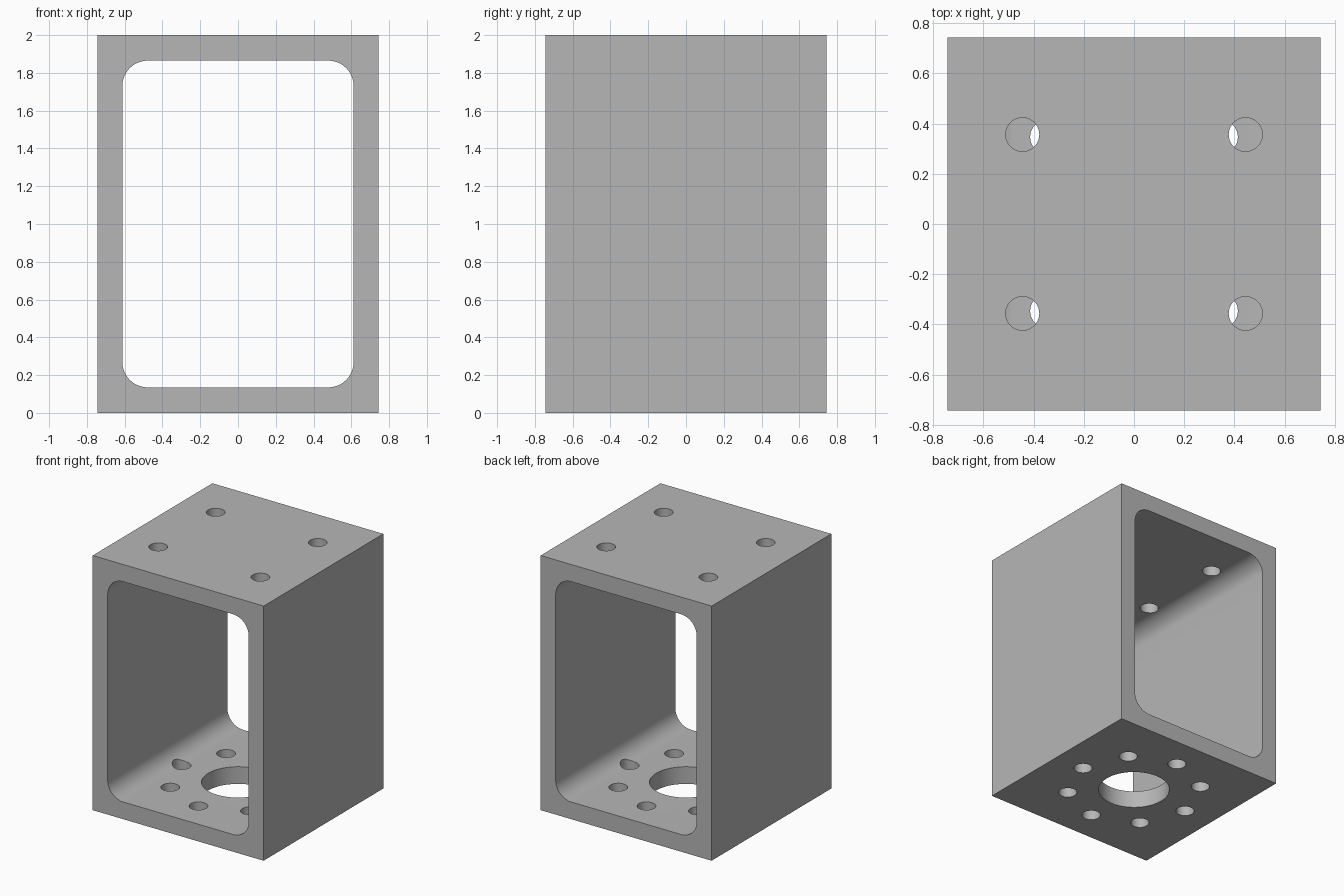
import bpy, bmesh, math
from mathutils import Matrix, Vector

if "Cube" in bpy.data.objects:
    bpy.data.objects.remove(bpy.data.objects["Cube"], do_unlink=True)

SIDE, HEIGHT, WALL = 1.485, 2.0, 0.135
FILLET, BOLT_R, BORE_R, RING_R = 0.135, 0.067, 0.26, 0.49

grey = bpy.data.materials.new("plain grey")
grey.use_nodes = True
colour = (0.47, 0.47, 0.47, 1)
grey.diffuse_color = colour
grey.node_tree.nodes["Principled BSDF"].inputs["Base Color"].default_value = colour


def make_object(name, bm):
    mesh = bpy.data.meshes.new(name)
    bm.to_mesh(mesh)
    bm.free()
    mesh.materials.append(grey)
    obj = bpy.data.objects.new(name, mesh)
    bpy.context.collection.objects.link(obj)
    return obj


def box(name, size, fillet=0):
    bm = bmesh.new()
    bmesh.ops.create_cube(bm, size=1, matrix=Matrix.Translation((0, 0, HEIGHT / 2)) @ Matrix.Diagonal((*size, 1)))
    if fillet:
        # Round only the edges that run front to back
        long_edges = [e for e in bm.edges
                      if abs((e.verts[0].co - e.verts[1].co).normalized().y) > 0.9]
        bmesh.ops.bevel(bm, geom=long_edges, offset=fillet, segments=12,
                        profile=0.5, affect='EDGES')
    return make_object(name, bm)


def drill(bm, x, y, z, radius, segments=40):
    bmesh.ops.create_cone(bm, cap_ends=True, segments=segments, radius1=radius, radius2=radius,
                          depth=0.8, matrix=Matrix.Translation((x, y, z)))


def cut(target, cutter):
    cutter.hide_render = True
    mod = target.modifiers.new("cut", 'BOOLEAN')
    mod.operation, mod.solver, mod.object = 'DIFFERENCE', 'EXACT', cutter
    bpy.context.view_layer.objects.active = target
    bpy.ops.object.modifier_apply(modifier=mod.name)
    bpy.data.objects.remove(cutter, do_unlink=True)


# Square tube with a rounded opening through front and back
body = box("bracket_body", (SIDE, SIDE, HEIGHT))
cut(body, box("opening_cutter", (SIDE - 2 * WALL + 0.01, SIDE * 2, HEIGHT - 2 * WALL), FILLET))

# Four bolt holes in the top plate, a bore and a ring of eight in the base
holes = bmesh.new()
for sx in (-1, 1):
    for sy in (-1, 1):
        drill(holes, sx * 0.444, sy * 0.356, HEIGHT, BOLT_R)
drill(holes, 0, 0, 0, BORE_R, 80)
for i in range(8):
    a = i * math.tau / 8
    drill(holes, RING_R * math.cos(a), RING_R * math.sin(a), 0, BOLT_R)
cut(body, make_object("hole_cutter", holes))

# Smooth the fillets and hole walls, keep the corners sharp
bpy.ops.object.select_all(action='DESELECT')
body.select_set(True)
bpy.context.view_layer.objects.active = body
bpy.ops.object.shade_smooth_by_angle(angle=math.radians(30))
